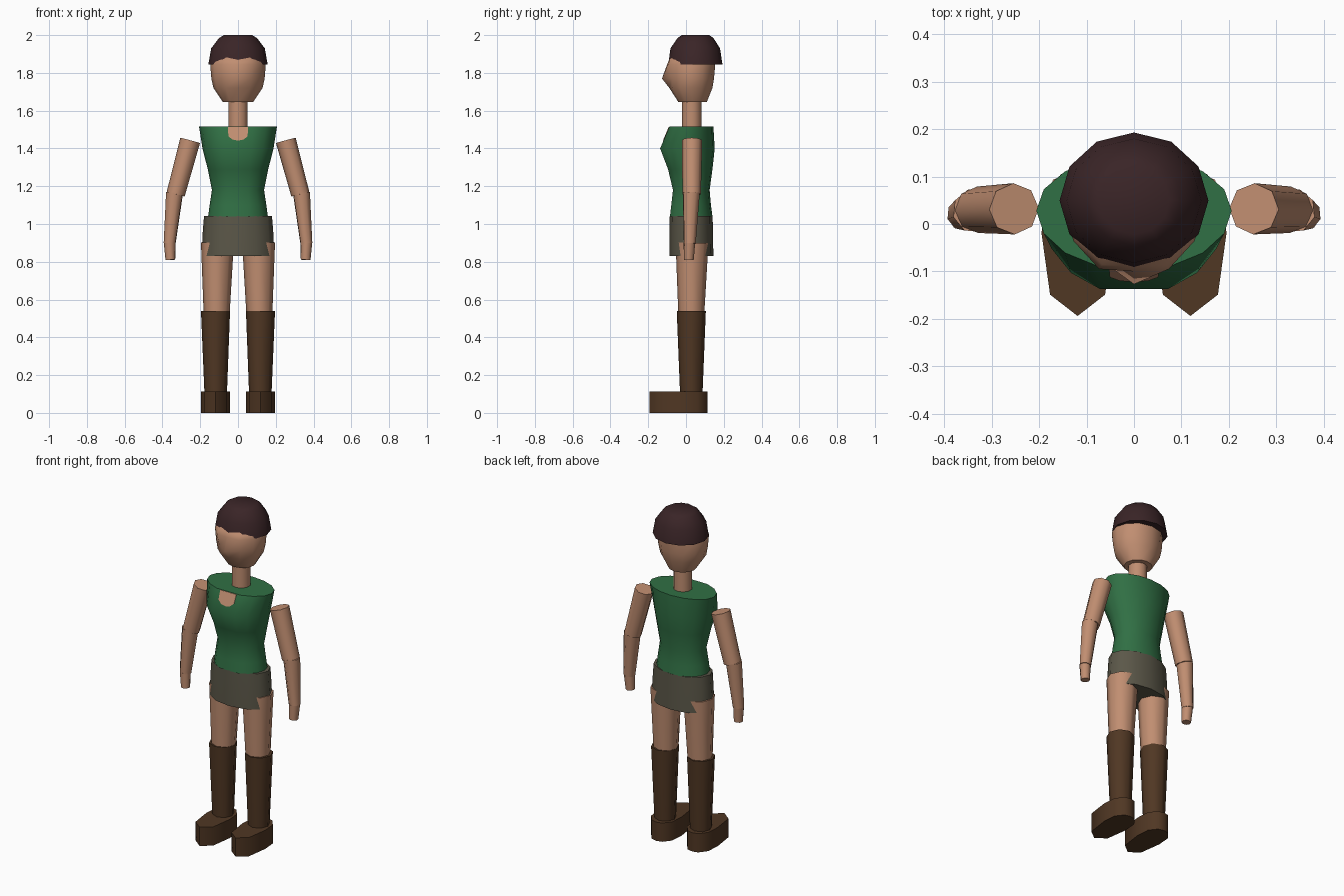
import bpy, bmesh, math
from mathutils import Vector, Matrix

if "Cube" in bpy.data.objects:
    bpy.data.objects.remove(bpy.data.objects["Cube"])


def material(name, rgb):
    m = bpy.data.materials.new(name)
    m.use_nodes = True
    m.diffuse_color = (*rgb, 1)
    bsdf = m.node_tree.nodes["Principled BSDF"]
    bsdf.inputs["Base Color"].default_value = (*rgb, 1)
    bsdf.inputs["Roughness"].default_value = 0.9
    return m


SKIN = material("skin", (0.53, 0.27, 0.165))
HAIR = material("dark_hair", (0.042, 0.018, 0.020))
GREEN = material("green_cloth", (0.030, 0.16, 0.058))
KHAKI = material("khaki_cloth", (0.105, 0.096, 0.066))
LEATHER = material("brown_leather", (0.080, 0.038, 0.017))


def finish(name, bm, mat, angle=50):
    bmesh.ops.recalc_face_normals(bm, faces=bm.faces)
    mesh = bpy.data.meshes.new(name)
    bm.to_mesh(mesh)
    bm.free()
    mesh.materials.append(mat)
    mesh.shade_smooth()
    mesh.set_sharp_from_angle(angle=math.radians(angle))
    ob = bpy.data.objects.new(name, mesh)
    bpy.context.collection.objects.link(ob)
    return ob


def loft(name, rings, mat, segs=12, flat=0, tweak=None):
    """Rings are (z, half width, front y, back y); flat is the angle of a flattened front."""
    bm = bmesh.new()
    limit = math.cos(math.radians(flat))
    loops = []
    for z, rx, front, back in rings:
        cy = (front + back) / 2
        loop = []
        for i in range(segs):
            a = math.tau * i / segs
            c = math.cos(a)
            if c > 0:
                c = min(c, limit) / limit
            loop.append(bm.verts.new((rx * math.sin(a), cy - (back - cy) * c, z)))
        loops.append(loop)
    for lo, hi in zip(loops, loops[1:]):
        for i in range(segs):
            j = (i + 1) % segs
            bm.faces.new((lo[i], lo[j], hi[j], hi[i]))
    bm.faces.new(loops[0])
    bm.faces.new(loops[-1])
    if tweak:
        tweak(loops)
    return finish(name, bm, mat)


def limb(name, start, end, r0, r1, mat, segs=8):
    """Tapered cylinder between two points."""
    a, b = Vector(start), Vector(end)
    bm = bmesh.new()
    turn = (b - a).to_track_quat("Z", "Y").to_matrix().to_4x4()
    bmesh.ops.create_cone(bm, cap_ends=True, segments=segs, radius1=r0, radius2=r1,
                          depth=(b - a).length,
                          matrix=Matrix.Translation((a + b) / 2) @ turn)
    return finish(name, bm, mat)


# Head with a pointed nose and a forehead reaching past the fringe
def shape_face(loops):
    loops[2][0].co.y -= 0.035
    for ring, push in ((3, 0.004), (4, 0.004)):
        for i in (1, -1):
            loops[ring][i].co.y -= push * 3


loft("head", [(1.645, 0.08, -0.04, 0.11), (1.72, 0.13, -0.088, 0.14),
              (1.77, 0.141, -0.092, 0.148), (1.845, 0.147, -0.10, 0.155),
              (1.87, 0.135, -0.09, 0.155), (1.94, 0.08, -0.02, 0.12)], SKIN,
     tweak=shape_face)

# Cropped hair cap
loft("hair", [(1.845, 0.157, -0.094, 0.193), (1.93, 0.142, -0.082, 0.18),
              (1.985, 0.10, -0.045, 0.145), (2.0, 0.075, -0.022, 0.122)], HAIR)

# Neck
limb("neck", (0, 0.03, 1.48), (0, 0.03, 1.68), 0.052, 0.052, SKIN, 10)

# Sleeveless top with flattened chest
loft("torso", [(1.04, 0.158, -0.085, 0.14), (1.10, 0.15, -0.078, 0.132),
               (1.18, 0.138, -0.069, 0.125), (1.29, 0.16, -0.095, 0.14),
               (1.40, 0.188, -0.137, 0.152), (1.515, 0.206, -0.088, 0.145)],
     GREEN, segs=16, flat=22.5)

# Neckline plate lying on the sloped upper chest
bm = bmesh.new()
outline = [(-0.053, 1.513), (-0.051, 1.465), (-0.03, 1.447), (0, 1.441),
           (0.03, 1.447), (0.051, 1.465), (0.053, 1.513)]
slope = (0.137 - 0.088) / 0.115
front = [bm.verts.new((x, -0.091 - (1.515 - z) * slope, z)) for x, z in outline]
back = [bm.verts.new(v.co + Vector((0, 0.006, 0))) for v in front]
bm.faces.new(front)
bm.faces.new(back)
for i in range(len(front)):
    j = (i + 1) % len(front)
    bm.faces.new((front[i], front[j], back[j], back[i]))
finish("neckline", bm, SKIN, 30)

# Shorts
loft("shorts", [(0.83, 0.192, -0.087, 0.145), (0.94, 0.188, -0.087, 0.143),
                (1.042, 0.18, -0.086, 0.141)], KHAKI)

# Arms, legs, boots and feet on both sides
for side, s in (("left", 1), ("right", -1)):
    limb(side + "_upper_arm", (s * 0.253, 0.032, 1.443), (s * 0.33, 0.03, 1.158),
         0.054, 0.049, SKIN)
    limb(side + "_forearm", (s * 0.336, 0.028, 1.165), (s * 0.362, 0.02, 0.897),
         0.047, 0.033, SKIN)
    limb(side + "_hand", (s * 0.362, 0.018, 0.90), (s * 0.358, 0.015, 0.81),
         0.031, 0.026, SKIN)
    limb(side + "_thigh", (s * 0.113, 0.028, 0.53), (s * 0.109, 0.032, 0.90),
         0.069, 0.087, SKIN)
    limb(side + "_boot", (s * 0.118, 0.028, 0.09), (s * 0.119, 0.028, 0.54),
         0.059, 0.077, LEATHER)

    # Foot: pointed outline, extruded
    bm = bmesh.new()
    half = [(0, -0.194), (0.058, -0.149), (0.076, -0.02), (0.07, 0.06), (0.035, 0.105), (0, 0.113)]
    ring = half + [(-x, y) for x, y in half[-2:0:-1]]
    base = bm.faces.new([bm.verts.new((s * 0.119 + x, y, 0)) for x, y in ring])
    top = bmesh.ops.extrude_face_region(bm, geom=[base], use_keep_orig=True)["geom"]
    bmesh.ops.translate(bm, vec=(0, 0, 0.112),
                        verts=[v for v in top if isinstance(v, bmesh.types.BMVert)])
    finish(side + "_foot", bm, LEATHER)
